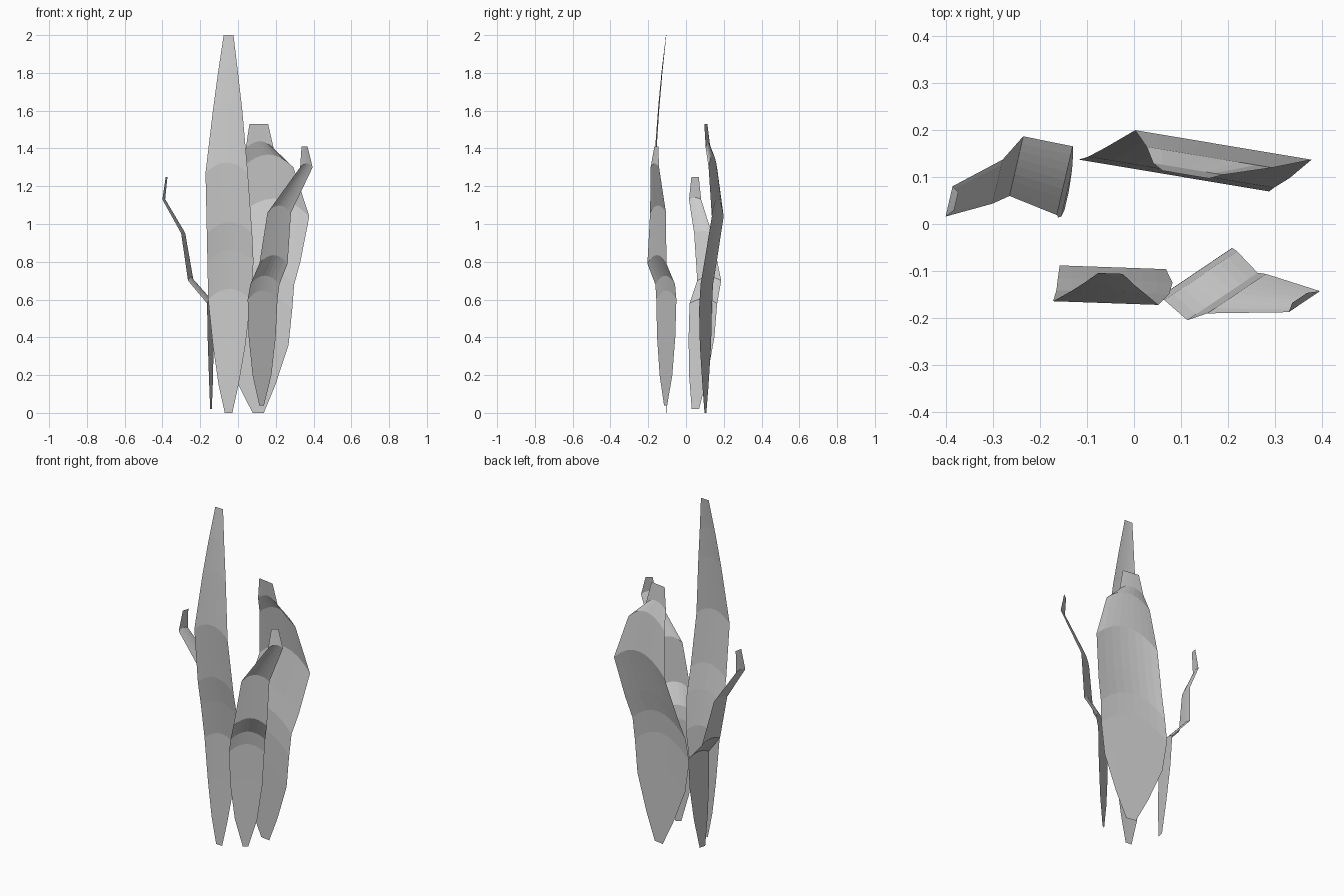
import bpy
from math import cos, sin, radians

COLS = 8  # strips across each leaf


def leaf(name, heading, rows, lift=0.5):
    """Sheet leaf: rows are (edge z, centre x, centre y, half width)."""
    c, s = cos(radians(heading)), sin(radians(heading))
    verts, faces = [], []
    for i, (z, x, y, w) in enumerate(rows):
        arch = 0 if i in (0, len(rows) - 1) else lift * w
        for k in range(COLS + 1):
            u = 2 * k / COLS - 1
            verts.append((x + u * w * c, y + u * w * s, z + arch * (1 - u * u)))
    n = COLS + 1
    for i in range(len(rows) - 1):
        for k in range(COLS):
            a = i * n + k
            faces.append((a, a + 1, a + n + 1, a + n))
    mesh = bpy.data.meshes.new(name)
    mesh.from_pydata(verts, [], faces)
    obj = bpy.data.objects.new(name, mesh)
    bpy.context.collection.objects.link(obj)
    return obj


# Tall upright leaf at the front
leaf("tall_leaf", -2, [
    (0, -.05, -.105, .02), (.15, -.05, -.102, .053), (.35, -.047, -.096, .085),
    (.6, -.045, -.092, .113), (.8, -.04, -.12, .122), (.95, -.045, -.145, .12),
    (1.27, -.06, -.168, .112), (1.6, -.055, -.145, .078),
    (1.8, -.053, -.127, .053), (2, -.05, -.105, .026)])

# Broad leaf at the back, bulging to the right
leaf("broad_leaf", -9.5, [
    (0, .107, .103, .03), (.15, .1, .103, .1), (.36, .09, .103, .18),
    (.55, .085, .103, .205), (.68, .1, .11, .2), (.8, .135, .13, .198),
    (1.04, .19, .168, .19), (1.3, .16, .142, .135),
    (1.4, .115, .117, .075), (1.53, .11, .105, .05)])

# Narrow leaf bending out to the left
leaf("left_leaf", 77, [
    (.02, -.143, .05, .02), (.2, -.143, .065, .05), (.4, -.145, .082, .07),
    (.58, -.147, .092, .075), (.7, -.25, .123, .065),
    (.95, -.29, .09, .048), (1.13, -.393, .048, .033), (1.25, -.378, .048, .02)],
    lift=0.3)

# Narrow leaf bending out to the right
leaf("right_leaf", 34, [
    (.04, .125, -.108, .015), (.2, .127, -.106, .06), (.4, .128, -.105, .086),
    (.6, .13, -.104, .095), (.68, .142, -.11, .093), (.79, .188, -.154, .09),
    (1.06, .218, -.148, .075), (1.3, .362, -.165, .04), (1.41, .352, -.157, .019)])
